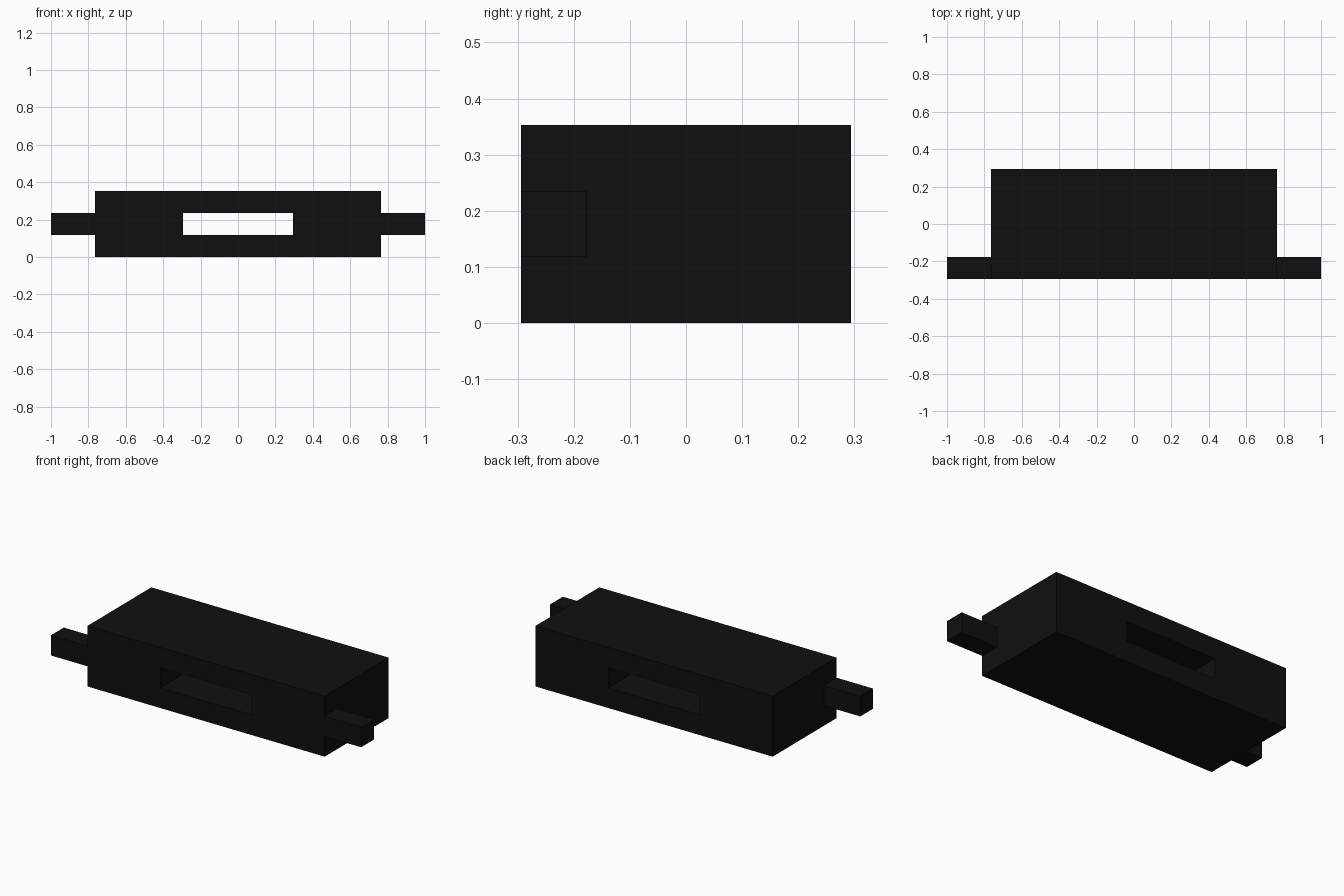
import bpy

if "Cube" in bpy.data.objects:
    bpy.data.objects.remove(bpy.data.objects["Cube"])

U = 2 / 17  # base module: the whole model is 17 modules long

black = bpy.data.materials.new("black")
black.diffuse_color = (0.005, 0.005, 0.005, 1)
black.use_nodes = True
black.node_tree.nodes["Principled BSDF"].inputs["Base Color"].default_value = black.diffuse_color


def box(name, lo, hi):
    """Axis-aligned box from low corner to high corner, in modules."""
    bpy.ops.mesh.primitive_cube_add(size=1)
    ob = bpy.context.object
    ob.name = name
    ob.location = [(a + b) / 2 * U for a, b in zip(lo, hi)]
    ob.scale = [(b - a) * U for a, b in zip(lo, hi)]
    bpy.ops.object.transform_apply(location=True, rotation=False, scale=True)
    ob.data.materials.append(black)
    return ob


# Main block
body = box("body", (-6.5, -2.5, 0), (6.5, 2.5, 3))

# Slot running right through from front to back
cutter = box("slot_cutter", (-2.5, -4, 1), (2.5, 4, 2))
cut = body.modifiers.new("slot", 'BOOLEAN')
cut.operation = 'DIFFERENCE'
cut.solver = 'EXACT'
cut.object = cutter
bpy.context.view_layer.objects.active = body
bpy.ops.object.modifier_apply(modifier=cut.name)
bpy.data.objects.remove(cutter)

# Side pegs, flush with the front face
for side, x in (("left", -8.5), ("right", 6.5)):
    box(side + "_peg", (x, -2.5, 1), (x + 2, -1.5, 2))
